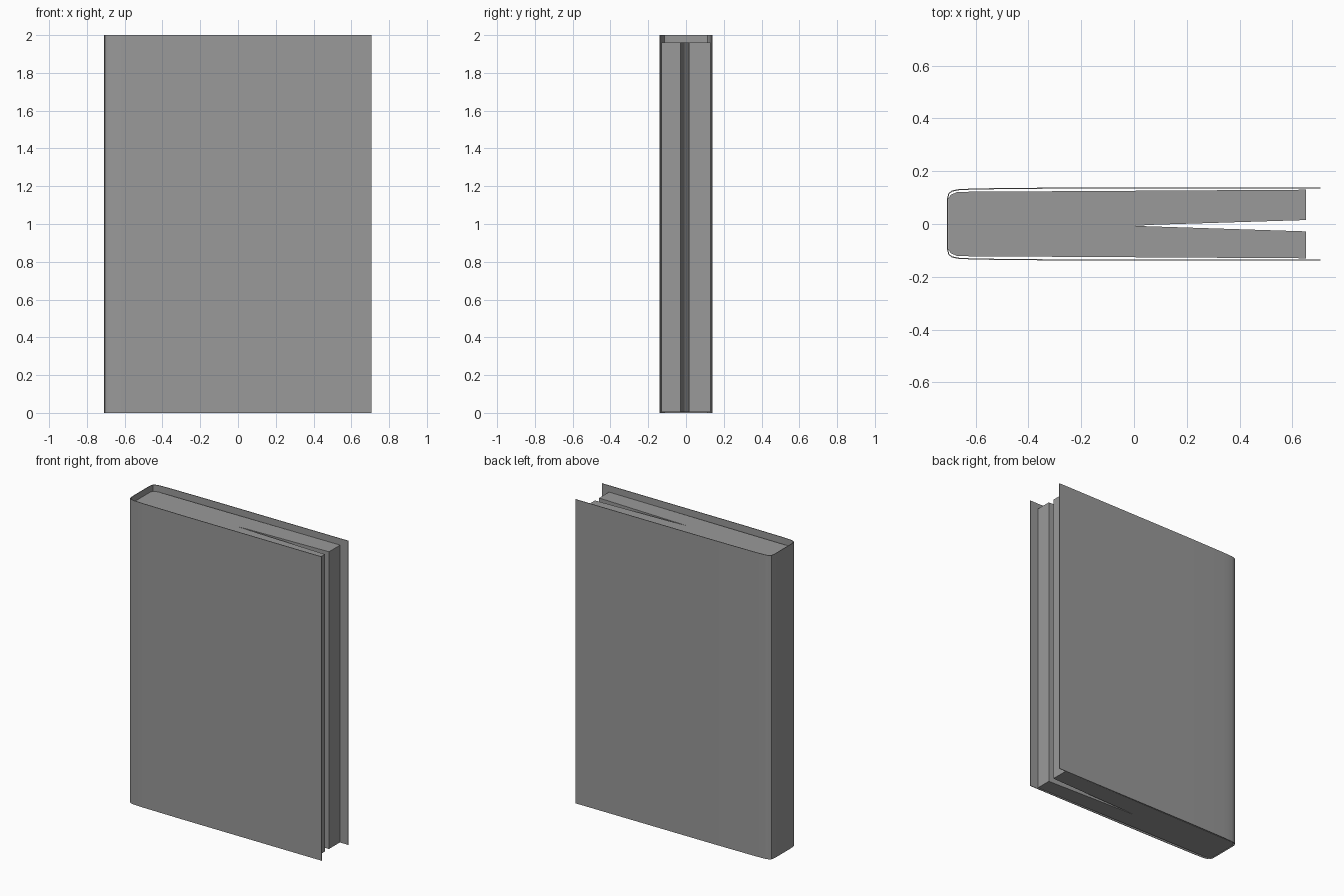
import bpy, bmesh

if "Cube" in bpy.data.objects:
    bpy.data.objects.remove(bpy.data.objects["Cube"])

HEIGHT = 2.0

grey = bpy.data.materials.new("dark_grey")
grey.diffuse_color = (0.32, 0.32, 0.32, 1)
grey.use_nodes = True
grey.node_tree.nodes["Principled BSDF"].inputs["Base Color"].default_value = grey.diffuse_color


def extrude_profile(name, points, z0, z1):
    """Extrude a closed XY outline upward into a capped solid."""
    bm = bmesh.new()
    low = [bm.verts.new((x, y, z0)) for x, y in points]
    high = [bm.verts.new((x, y, z1)) for x, y in points]
    n = len(points)
    for i in range(n):
        j = (i + 1) % n
        bm.faces.new((low[i], low[j], high[j], high[i]))
    caps = [bm.faces.new(low[::-1]), bm.faces.new(high)]
    bmesh.ops.recalc_face_normals(bm, faces=bm.faces)
    bmesh.ops.triangulate(bm, faces=caps)
    mesh = bpy.data.meshes.new(name)
    bm.to_mesh(mesh)
    bm.free()
    mesh.materials.append(grey)
    obj = bpy.data.objects.new(name, mesh)
    bpy.context.collection.objects.link(obj)
    return obj


def mirrored(half):
    """Continue a half outline with its reflection across y = 0."""
    return half + [(x, -y) for x, y in reversed(half)]


# Thin wraparound cover with a rounded spine, open at the fore edge
outer = [(0.707, 0.139), (-0.31, 0.138), (-0.6, 0.135), (-0.665, 0.132),
         (-0.69, 0.127), (-0.703, 0.117), (-0.708, 0.10), (-0.709, 0.08)]
inner = [(0.707, 0.135), (-0.31, 0.134), (-0.6, 0.131), (-0.664, 0.128),
         (-0.688, 0.123), (-0.700, 0.115), (-0.704, 0.10), (-0.705, 0.08)]
cover = extrude_profile("cover", mirrored(outer) + mirrored(inner)[::-1], 0, HEIGHT)
bpy.context.view_layer.objects.active = cover
cover.select_set(True)
bpy.ops.object.shade_smooth_by_angle()

# Page block with chamfered spine corners and a parted wedge at the fore edge
pages_half = [(0.652, 0.130), (0.0, 0.126), (-0.67, 0.122),
              (-0.695, 0.110), (-0.704, 0.095)]
slit = [(0.652, -0.028), (0.0, -0.007), (0.07, -0.003), (0.652, 0.015)]
extrude_profile("pages", mirrored(pages_half) + slit, 0.004, 1.96)
